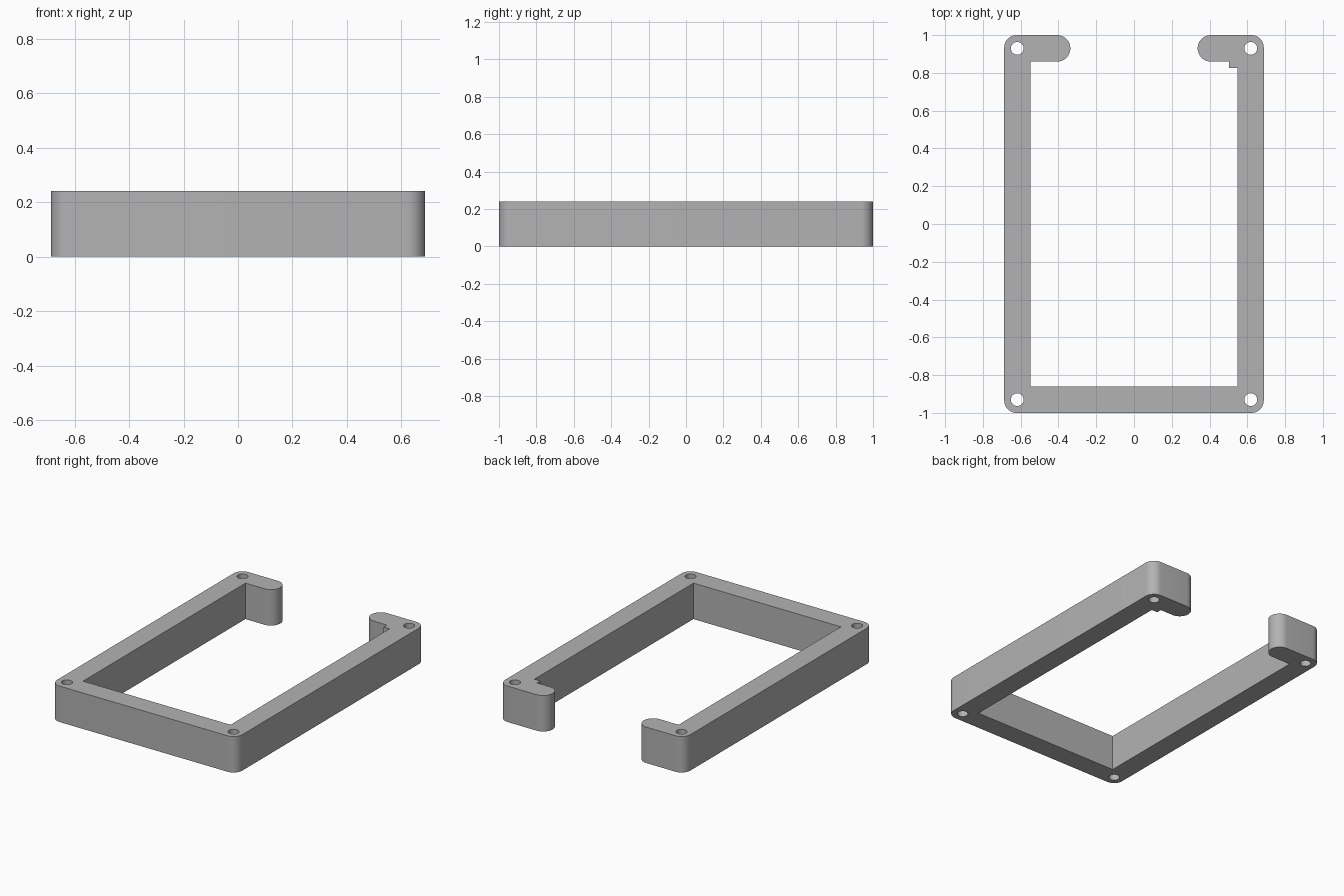
import bpy, bmesh
from math import sin, cos, radians

cube = bpy.data.objects.get("Cube")
if cube:
    bpy.data.objects.remove(cube, do_unlink=True)

W, D, H = 0.687, 1.0, 0.241         # half width, half depth, height
IN_X, IN_Y = 0.547, 0.86            # inner opening half sizes
CORNER, END = 0.065, 0.07           # outer corner and arm end radii
ARM_X = 0.337                       # tip of the back arms
HOLE_X, HOLE_Y, HOLE_R = 0.618, 0.93, 0.034

grey = bpy.data.materials.new("plain grey")
grey.use_nodes = True
colour = (0.45, 0.45, 0.45, 1)
grey.diffuse_color = colour
grey.node_tree.nodes["Principled BSDF"].inputs["Base Color"].default_value = colour


def arc(cx, cy, r, start, end, steps):
    angles = [radians(start + (end - start) * i / steps) for i in range(steps + 1)]
    return [(cx + r * cos(a), cy + r * sin(a)) for a in angles]


def prism(name, outline, z0, z1):
    """Closed solid made by raising a flat outline."""
    bm = bmesh.new()
    base = bm.faces.new([bm.verts.new((x, y, z0)) for x, y in outline])
    top = bmesh.ops.extrude_face_region(bm, geom=[base])["geom"]
    bmesh.ops.translate(bm, vec=(0, 0, z1 - z0),
                        verts=[v for v in top if isinstance(v, bmesh.types.BMVert)])
    bmesh.ops.recalc_face_normals(bm, faces=bm.faces)
    mesh = bpy.data.meshes.new(name)
    bm.to_mesh(mesh)
    bm.free()
    mesh.materials.append(grey)
    obj = bpy.data.objects.new(name, mesh)
    bpy.context.collection.objects.link(obj)
    return obj


# Frame outline, counter-clockwise from the front left-hand corner
cx, cy, tip = W - CORNER, D - CORNER, ARM_X + END
outline = arc(-cx, -cy, CORNER, 180, 270, 10)
outline += arc(cx, -cy, CORNER, 270, 360, 10)
outline += arc(cx, cy, CORNER, 0, 90, 10)
outline += arc(tip, D - END, END, 90, 270, 24)
# Small square step inside the +x back corner
outline += [(0.503, IN_Y), (0.503, 0.825), (IN_X, 0.825)]
outline += [(IN_X, -IN_Y), (-IN_X, -IN_Y), (-IN_X, IN_Y)]
outline += arc(-tip, D - END, END, -90, 90, 24)
outline += arc(-cx, cy, CORNER, 90, 180, 10)
frame = prism("open_frame", outline, 0, H)

# Screw holes through the four corners
bpy.context.view_layer.objects.active = frame
frame.select_set(True)
for sx in (-1, 1):
    for sy in (-1, 1):
        ring = arc(sx * HOLE_X, sy * HOLE_Y, HOLE_R, 0, 360, 32)[:-1]
        cutter = prism("hole_cutter", ring, -0.1, H + 0.1)
        cutter.hide_render = True
        cut = frame.modifiers.new("screw hole", "BOOLEAN")
        cut.operation = "DIFFERENCE"
        cut.solver = "EXACT"
        cut.object = cutter
        bpy.ops.object.modifier_apply(modifier=cut.name)
        bpy.data.objects.remove(cutter, do_unlink=True)

bpy.ops.object.shade_smooth_by_angle(angle=radians(30))
